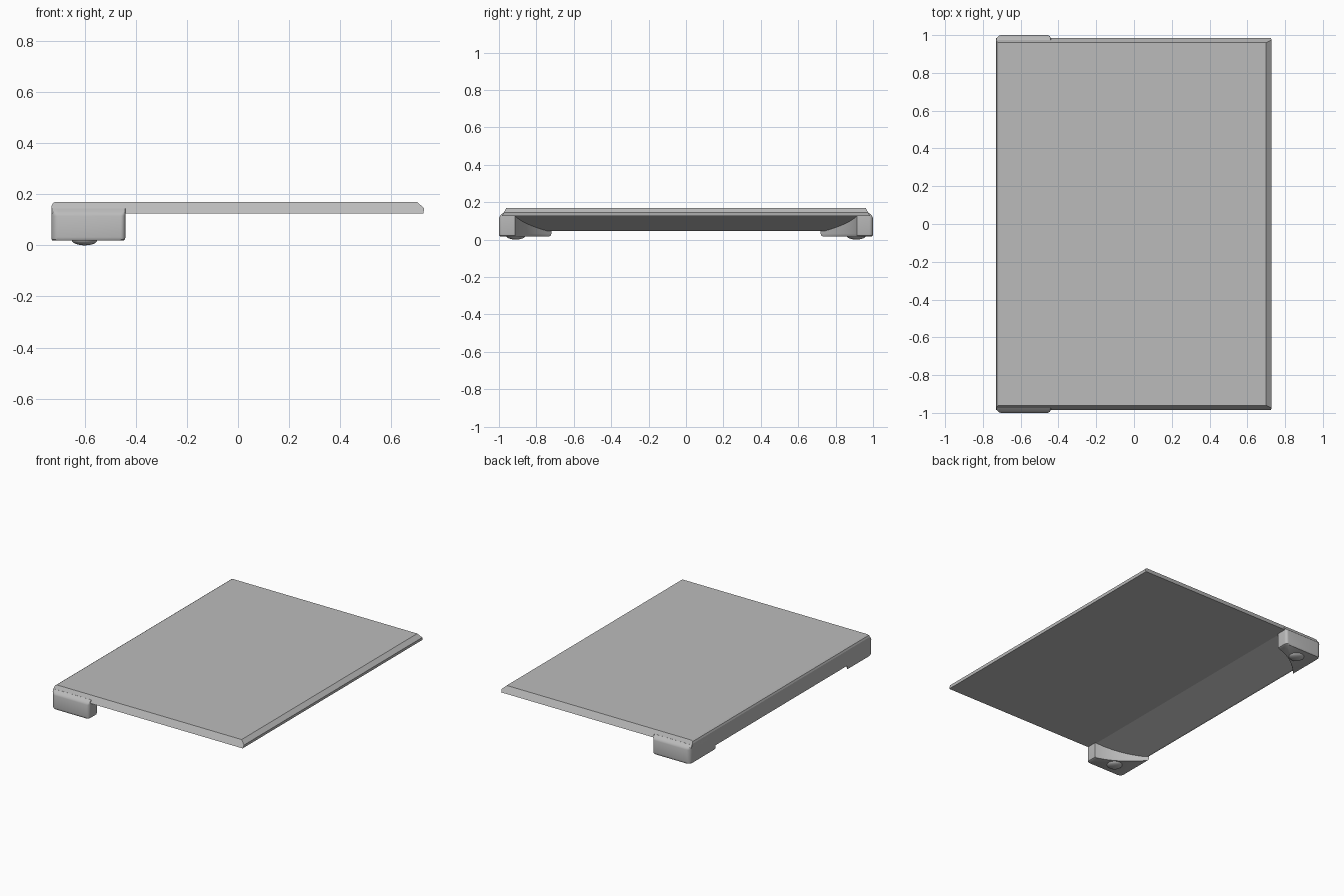
import bpy, bmesh, math
from mathutils import Vector

cube = bpy.data.objects.get("Cube")
if cube:
    bpy.data.objects.remove(cube, do_unlink=True)

grey = bpy.data.materials.new("mid_grey")
grey.use_nodes = True
colour = (0.5, 0.5, 0.5, 1)
grey.diffuse_color = colour
grey.node_tree.nodes["Principled BSDF"].inputs["Base Color"].default_value = colour


def loft(name, rings, smooth=True):
    """Join equal closed rings of points and cap both ends."""
    bm = bmesh.new()
    loops = [[bm.verts.new(p) for p in ring] for ring in rings]
    n = len(loops[0])
    for a, b in zip(loops, loops[1:]):
        for i in range(n):
            j = (i + 1) % n
            bm.faces.new((a[i], a[j], b[j], b[i]))
    bm.faces.new(loops[0])
    bm.faces.new(loops[-1])
    bmesh.ops.recalc_face_normals(bm, faces=bm.faces)
    mesh = bpy.data.meshes.new(name)
    bm.to_mesh(mesh)
    bm.free()
    obj = bpy.data.objects.new(name, mesh)
    bpy.context.collection.objects.link(obj)
    mesh.materials.append(grey)
    if smooth:
        bpy.ops.object.select_all(action="DESELECT")
        obj.select_set(True)
        bpy.context.view_layer.objects.active = obj
        bpy.ops.object.shade_smooth_by_angle(angle=math.radians(35))
    return obj


def arc(cx, cy, r, start, end, steps=6):
    angles = [math.radians(start + (end - start) * i / steps) for i in range(steps + 1)]
    return [(cx + r * math.cos(a), cy + r * math.sin(a)) for a in angles]


# Flat top slab: side profile with sloped front and back ends
slab = [(-0.715, 0.17), (0.7, 0.17), (0.728, 0.145), (0.725, 0.125),
        (-0.73, 0.125), (-0.73, 0.152), (-0.725, 0.164)]


def slab_end(z):
    return 0.985 - (z - 0.125) * 0.55


loft("top_plate", [[(x, s * slab_end(z), z) for x, z in slab] for s in (-1, 1)], False)

# Wedge-shaped rib under the right edge
rib = [(-0.73, 0.13), (-0.45, 0.13), (-0.45, 0.125), (-0.715, 0.045), (-0.73, 0.047)]
loft("edge_rib", [[(x, y, z) for x, z in rib] for y in (-0.96, 0.96)], False)

# Corner foot outline, with a hollowed inner side
outline = arc(-0.7, 0.97, 0.03, 180, 90) + arc(-0.46, 0.98, 0.02, 90, 0)
p0, p1, p2 = Vector((-0.44, 0.915)), Vector((-0.6, 0.87)), Vector((-0.73, 0.72))
for i in range(13):
    t = i / 12
    p = p0 * (1 - t) ** 2 + p1 * 2 * t * (1 - t) + p2 * t * t
    outline.append((p.x, p.y))
middle = Vector((-0.63, 0.9))

# Height, inward shrink and outer limit of each foot layer
layers = [(0.018, 0.05, 1), (0.022, 0.015, 1), (0.032, 0, 1), (0.115, 0, 1),
          (0.123, 0, 0.997), (0.131, 0, 0.991), (0.145, 0, 0.975)]

for side, label in ((-1, "front"), (1, "back")):
    rings = []
    for z, shrink, limit in layers:
        pts = [Vector(p).lerp(middle, shrink) for p in outline]
        rings.append([(p.x, side * min(p.y, limit), z) for p in pts])
    loft(label + "_foot", rings)

    # Shallow domed pad under each foot
    dome = []
    for k in range(7):
        a = math.radians(88 * k / 6)
        circle = arc(-0.6, side * 0.91, 0.05 * math.cos(a), 0, 345, 23)
        dome.append([(x, y, 0.02 - 0.02 * math.sin(a)) for x, y in circle])
    loft(label + "_pad", dome)
